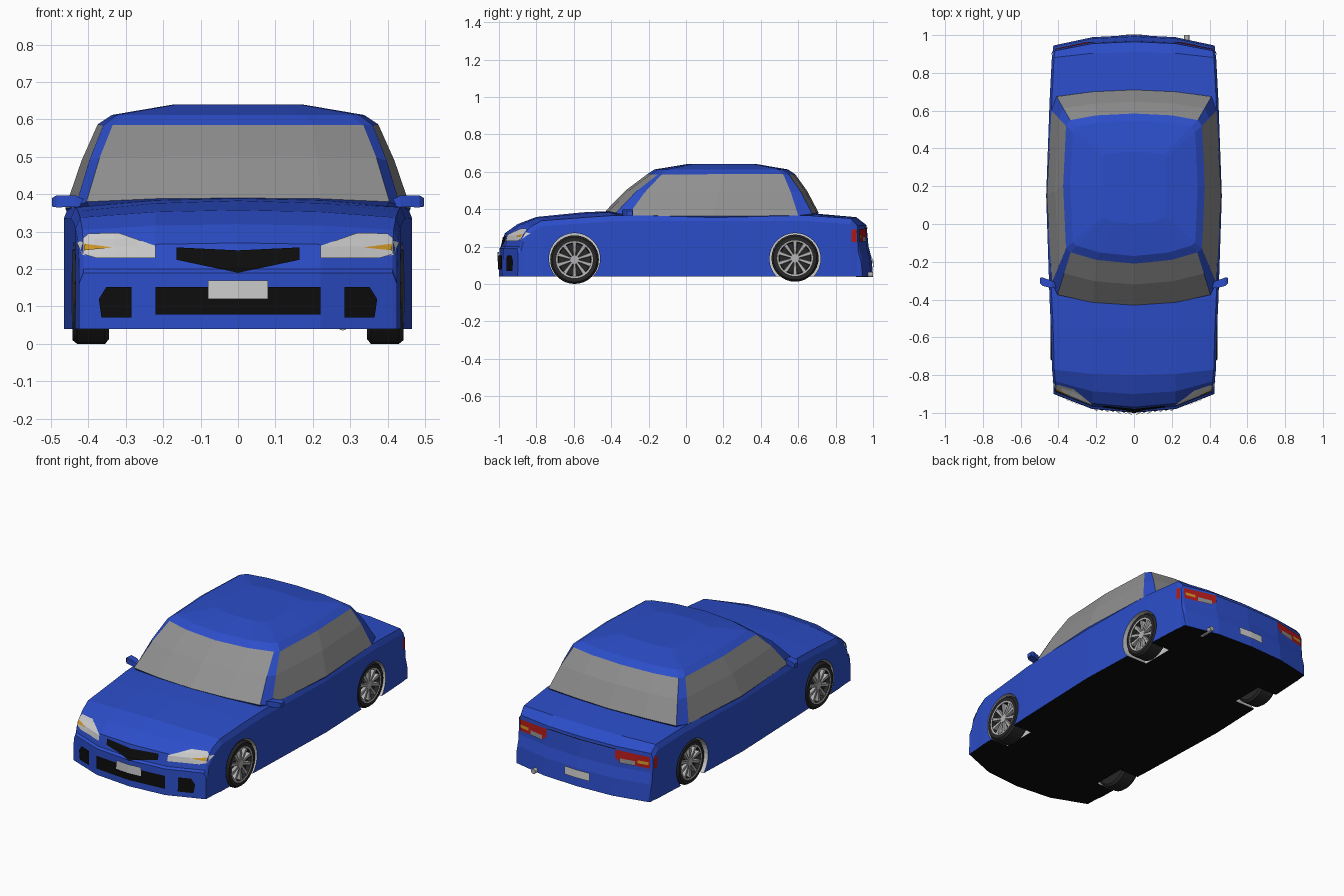
import bpy, bmesh, math
from mathutils import Vector, Matrix
from mathutils.bvhtree import BVHTree

if "Cube" in bpy.data.objects:
    bpy.data.objects.remove(bpy.data.objects["Cube"])


def mat(name, r, g, b):
    m = bpy.data.materials.new(name)
    m.diffuse_color = (r, g, b, 1)
    m.use_nodes = True
    m.node_tree.nodes["Principled BSDF"].inputs["Base Color"].default_value = m.diffuse_color
    return m


BLUE = mat("blue_paint", .025, .075, .58)
BLACK = mat("black_plastic", .004, .004, .004)
GLASS = mat("grey_glass", .28, .28, .28)
LINER = mat("liner", .75, .75, .75)
WHITE = mat("lamp_white", .78, .75, .75)
AMBER = mat("amber", .6, .3, .02)
RED = mat("lamp_red", .45, .01, .01)
TYRE = mat("tyre_rubber", .02, .02, .02)
SILVER = mat("silver", .45, .45, .46)


def obj(name, bm, *mats):
    me = bpy.data.meshes.new(name)
    bm.to_mesh(me)
    for m in mats:
        me.materials.append(m)
    o = bpy.data.objects.new(name, me)
    bpy.context.collection.objects.link(o)
    return o


def loft(bm, rings, pick=lambda i, j: 0):
    """Bridge closed rings of equal length."""
    vs = [[bm.verts.new(p) for p in r] for r in rings]
    n = len(rings[0])
    for i in range(len(vs) - 1):
        for j in range(n):
            k = (j + 1) % n
            f = bm.faces.new((vs[i][j], vs[i][k], vs[i + 1][k], vs[i + 1][j]))
            f.material_index = pick(i, j)
    return vs


def mirror_ring(half):
    return half + [(-x, y, z) for x, y, z in half[-2:0:-1]]


# Lower body: stations of (y, centre top z, edge top z, half width, corner sweep)
Z0 = .04
stations = [
    (-1.0, .04, .04, .425, .1), (-.998, .19, .19, .425, .1), (-.985, .20, .20, .425, .1),
    (-.97, .27, .255, .425, .1), (-.90, .32, .305, .428, .07), (-.80, .358, .338, .434, .03),
    (-.55, .383, .355, .44, 0), (-.40, .39, .365, .447, 0), (.15, .37, .367, .465, 0),
    (.65, .38, .366, .447, 0), (.91, .357, .35, .435, -.03), (.965, .315, .31, .43, -.05),
    (.976, .20, .20, .43, -.055), (.992, .14, .14, .43, -.055), (1.0, .04, .04, .425, -.055)]
rings = []
for y, zc, ze, w, d in stations:
    zs = max(Z0, ze - .03)
    rings.append(mirror_ring([
        (0, y, zc), (.22, y + .2 * d, zc - .25 * (zc - ze)), (w - .012, y + .95 * d, ze),
        (w, y + d, zs), (w, y + d, Z0), (w - .012, y + .95 * d, Z0),
        (.22, y + .2 * d, Z0), (0, y, Z0)]))
bm = bmesh.new()
loft(bm, rings)
bmesh.ops.remove_doubles(bm, verts=bm.verts, dist=.0005)
bmesh.ops.recalc_face_normals(bm, faces=bm.faces)
for f in bm.faces:
    if all(v.co.z < Z0 + .001 for v in f.verts):
        f.material_index = 1
bvh = BVHTree.FromBMesh(bm)
body = obj("body", bm, BLUE, BLACK, LINER)

# Wheel arches cut out of the body
WHEELS = [(-.596, .13, .13), (.583, .138, .126)]
bm = bmesh.new()
for y, z, r in WHEELS:
    for s in (-1, 1):
        bmesh.ops.create_cone(bm, cap_ends=True, segments=32, radius1=.137, radius2=.137, depth=.3,
                              matrix=Matrix.Translation((s * .47, y, .135)) @ Matrix.Rotation(math.pi / 2, 4, 'Y'))
cutter = obj("arch_cutter", bm, LINER)
cutter.hide_render = True
mod = body.modifiers.new("arches", 'BOOLEAN')
mod.operation, mod.object, mod.solver = 'DIFFERENCE', cutter, 'EXACT'
mod.material_mode = 'TRANSFER'
dg = bpy.context.evaluated_depsgraph_get()
cut = bpy.data.meshes.new_from_object(body.evaluated_get(dg))
body.modifiers.clear()
body.data = cut
bpy.data.objects.remove(cutter)

# Cabin: glass band between pillars, capped with a faceted roof
base = [(0, -.43, .39), (.22, -.415, .388), (.405, -.375, .38), (.435, -.31, .366), (.462, .15, .362),
        (.437, .6, .366), (.41, .675, .375), (.22, .70, .38), (0, .71, .38)]
top = [(0, -.21, .585), (.2, -.19, .585), (.335, -.15, .585), (.36, -.13, .585), (.375, .2, .587),
       (.36, .52, .587), (.338, .55, .585), (.2, .575, .585), (0, .585, .585)]
mid = [((a[0] + b[0]) / 2, (a[1] + b[1]) / 2, (a[2] + b[2]) / 2 + .015) for a, b in zip(base, top)]


def shrink(ring, kx, ky, z):
    return [(x * kx, .195 + (y - .195) * ky, z) for x, y, _ in ring]


skirt = [(x * .95, .14 + (y - .14) * .95, z - .04) for x, y, z in base]
halves = [skirt, base, mid, top, shrink(top, .9, .9, .612), shrink(top, .46, .48, .64)]
bm = bmesh.new()
vs = loft(bm, [mirror_ring(h) for h in halves],
          lambda i, j: 1 if i in (1, 2) and j not in (2, 5, 10, 13) else 0)
bm.faces.new(vs[-1])
bmesh.ops.recalc_face_normals(bm, faces=bm.faces)
obj("cabin", bm, BLUE, GLASS)


def decal(name, pts, material, axis=1, side=-1, lift=.005, both=False):
    """Project a flat outline (u, z) onto the body along the x or y axis."""
    bm = bmesh.new()
    u = 1 - axis
    for m in ((1, -1) if both else (1,)):
        out = Vector((0, 0, 0))
        out[axis] = side if axis == 1 else side * m
        part = bmesh.new()
        part.faces.new([part.verts.new((m * a, 0, z) if axis == 1 else (0, a, z)) for a, z in pts])
        cuts = [(u, k * .055) for k in range(-18, 19)] + [(2, k * .02) for k in range(2, 18)] + [(2, .19)]
        for ax, c in cuts:
            co, no = Vector((0, 0, 0)), Vector((0, 0, 0))
            co[ax], no[ax] = c, 1
            bmesh.ops.bisect_plane(part, geom=part.verts[:] + part.edges[:] + part.faces[:],
                                   plane_co=co, plane_no=no)
        for v in part.verts:
            hit = bvh.ray_cast(v.co + out * 2, -out)[0] or bvh.find_nearest(v.co + out)[0]
            v.co = hit + out * lift
        part.normal_update()
        for f in part.faces:
            if f.normal.dot(out) < 0:
                f.normal_flip()
        me = bpy.data.meshes.new("tmp")
        part.to_mesh(me)
        bm.from_mesh(me)
        bpy.data.meshes.remove(me)
    return obj(name, bm, material)


def rect(u0, u1, z0, z1):
    return [(u0, z0), (u1, z0), (u1, z1), (u0, z1)]


# Front details
decal("grille", [(-.165, .258), (0, .25), (.165, .258), (.165, .225), (0, .19), (-.165, .225)], BLACK)
decal("lower_intake", rect(-.22, .22, .078, .152), BLACK)
decal("fog_lamp_recess", [(.285, .07), (.365, .07), (.372, .12), (.352, .152), (.285, .152)], BLACK, both=True)
decal("front_plate", rect(-.08, .08, .12, .17), WHITE, lift=.01)
decal("headlight", [(.22, .23), (.38, .23), (.414, .24), (.414, .283), (.40, .295), (.32, .297), (.22, .262)],
      WHITE, both=True)
decal("headlight_side", [(-.885, .235), (-.85, .26), (-.83, .272), (-.86, .275), (-.87, .25)], WHITE, 0, 1, .003, True)
decal("front_indicator", [(.335, .258), (.412, .25), (.412, .268)], AMBER, lift=.008, both=True)

# Rear details
decal("tail_light", [(.22, .255), (.25, .23), (.417, .225), (.417, .29), (.22, .297)], RED, side=1, both=True)
decal("tail_light_side", rect(.885, .912, .225, .292), RED, 0, 1, .004, True)
decal("reversing_light", rect(.25, .335, .228, .254), GLASS, side=1, lift=.008, both=True)
decal("rear_indicator", rect(.35, .41, .245, .262), AMBER, side=1, lift=.008, both=True)
decal("rear_plate", rect(-.08, .08, .09, .135), WHITE, side=1, lift=.008)
decal("boot_seam", rect(-.22, .22, .297, .301), BLACK, side=1, lift=.003)

# Exhaust pipe
bm = bmesh.new()
bmesh.ops.create_cone(bm, cap_ends=True, segments=12, radius1=.014, radius2=.014, depth=.09,
                      matrix=Matrix.Translation((.28, .955, .05)) @ Matrix.Rotation(math.pi / 2, 4, 'X'))
obj("exhaust", bm, SILVER)

# Door mirrors
bm = bmesh.new()
for s in (-1, 1):
    vs = loft(bm, [[(s * x, y - h, z0), (s * x, y + h, z0), (s * x, y + h, z1), (s * x, y - h, z1)]
                   for x, y, h, z0, z1 in ((.41, -.325, .012, .368, .385), (.435, -.32, .02, .366, .397),
                                           (.485, -.305, .022, .365, .397), (.497, -.30, .015, .367, .39))])
    bm.faces.new(vs[0])
    bm.faces.new(vs[-1])
bmesh.ops.recalc_face_normals(bm, faces=bm.faces)
obj("door_mirrors", bm, BLUE)


# Wheels: lathed tyre and dish, ten spokes and a hub
def wheel(name, s, cy, cz, r):
    bm = bmesh.new()
    prof = [(.345, .0), (.345, r * .9), (.355, r), (.43, r), (.443, r * .92), (.443, r * .76),
            (.441, r * .69), (.418, r * .66), (.418, .001)]

    def ring(x, rad, n):
        return [(s * x, cy + rad * math.cos(a), cz + rad * math.sin(a))
                for a in (2 * math.pi * k / n for k in range(n))]
    loft(bm, [ring(x, max(q, .001), 32) for x, q in prof], lambda i, j: 1 if i == 5 else 0)
    hub = loft(bm, [ring(.418, .026, 12), ring(.436, .024, 12)], lambda i, j: 1)
    bm.faces.new(hub[-1]).material_index = 1
    for k in range(10):
        a = 2 * math.pi * (k + .5) / 10
        c, t = math.cos(a), math.sin(a)
        rows = []
        for d, w, x in ((.015, .006, .434), (r * .69, .0115, .439)):
            rows.append([(s * xx, cy + d * c - o * t, cz + d * t + o * c)
                         for xx, o in ((.418, -w), (x, -w * .8), (x, w * .8), (.418, w))])
        loft(bm, rows, lambda i, j: 1)
    bmesh.ops.recalc_face_normals(bm, faces=bm.faces)
    obj(name, bm, TYRE, SILVER)


for end, (y, z, r) in zip(("front", "rear"), WHEELS):
    for side, s in (("right", 1), ("left", -1)):
        wheel(f"{end}_{side}_wheel", s, y, z, r)
